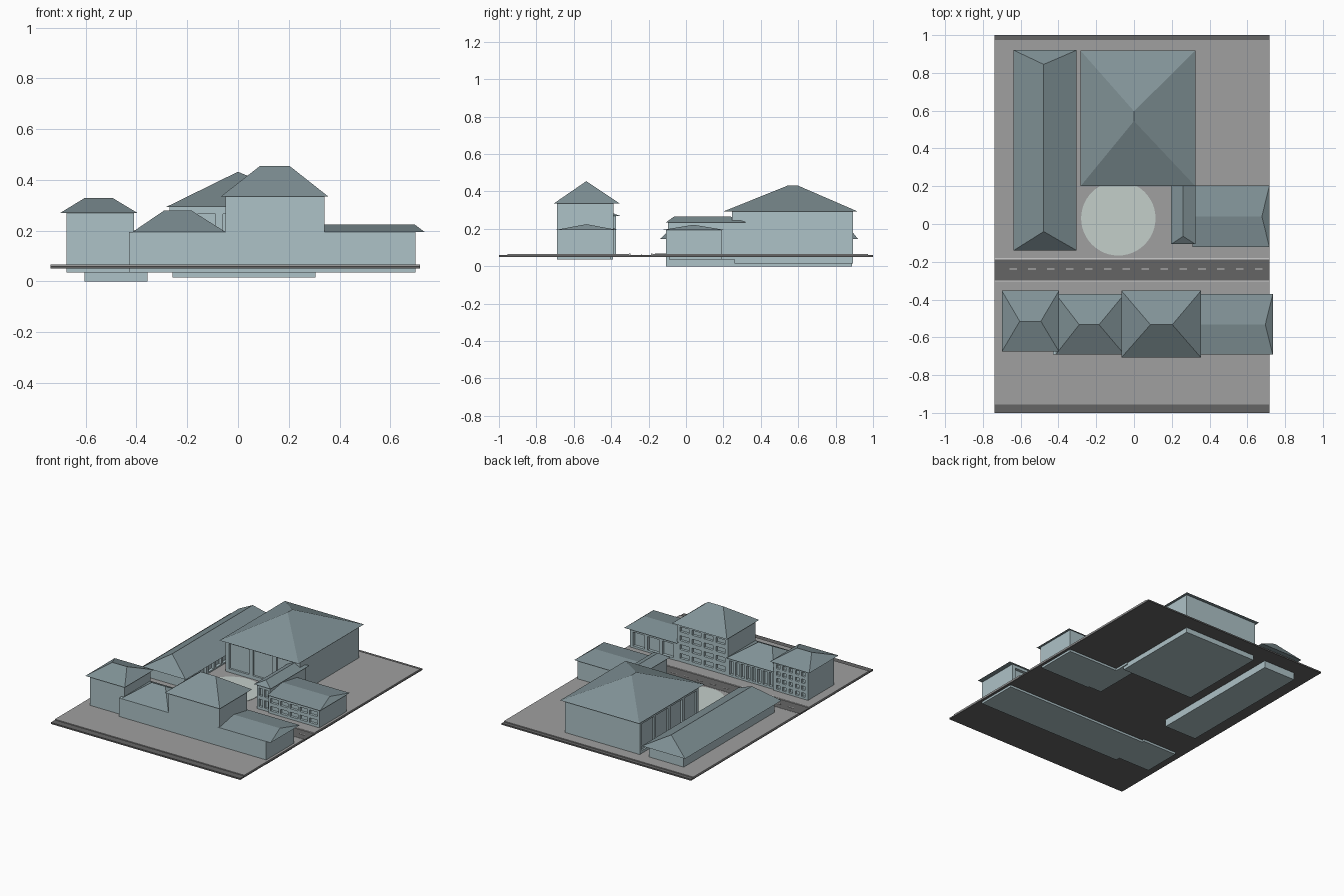
import bpy, bmesh
from math import pi, cos, sin

if "Cube" in bpy.data.objects:
    bpy.data.objects.remove(bpy.data.objects["Cube"])


def mat(name, r, g, b):
    m = bpy.data.materials.new(name)
    m.diffuse_color = (r, g, b, 1)
    m.use_nodes = True
    m.node_tree.nodes["Principled BSDF"].inputs["Base Color"].default_value = m.diffuse_color
    return m


WALL = mat("wall", .42, .54, .57)
ROOF = mat("roof", .22, .29, .31)
PAVE = mat("paving", .35, .35, .35)
ROAD = mat("asphalt", .13, .13, .13)
LINE = mat("paint", .8, .8, .8)
POND = mat("plaza", .55, .62, .59)


def finish(name, bm, material):
    bmesh.ops.recalc_face_normals(bm, faces=bm.faces)
    me = bpy.data.meshes.new(name)
    bm.to_mesh(me)
    bm.free()
    me.materials.append(material)
    ob = bpy.data.objects.new(name, me)
    bpy.context.collection.objects.link(ob)
    return ob


def boxes(name, items, material):
    """Each item is x0, x1, y0, y1, z0, z1."""
    bm = bmesh.new()
    for x0, x1, y0, y1, z0, z1 in items:
        vs = bmesh.ops.create_cube(bm, size=1)["verts"]
        for v in vs:
            v.co = (x0 if v.co.x < 0 else x1,
                    y0 if v.co.y < 0 else y1,
                    z0 if v.co.z < 0 else z1)
    return finish(name, bm, material)


def roof(name, x0, x1, y0, y1, z0, z1, a, b):
    """Hipped roof whose ridge runs between points a and b."""
    bm = bmesh.new()
    c = [bm.verts.new(p) for p in
         ((x0, y0, z0), (x1, y0, z0), (x1, y1, z0), (x0, y1, z0))]
    p, q = bm.verts.new((*a, z1)), bm.verts.new((*b, z1))
    bm.faces.new(c)
    if a[1] == b[1]:      # ridge along x
        faces = [(c[0], c[1], q, p), (c[2], c[3], p, q),
                 (c[1], c[2], q), (c[3], c[0], p)]
    else:                 # ridge along y
        faces = [(c[1], c[2], q, p), (c[3], c[0], p, q),
                 (c[0], c[1], p), (c[2], c[3], q)]
    for f in faces:
        bm.faces.new(f)
    return finish(name, bm, ROOF)


def facade(name, axis, u0, u1, z0, z1, back, front, cols, rows, post, rail):
    """Grid of posts and rails framing recessed openings."""
    lo, hi = min(back, front), max(back, front)
    items = []
    for i in range(cols + 1):
        u = u0 + (u1 - u0 - post) * i / cols
        items.append((u, u + post, z0, z1))
    for j in range(rows + 1):
        z = z0 + (z1 - z0 - rail) * j / rows
        items.append((u0, u1, z, z + rail))
    if axis == 'x':
        out = [(a, b, lo, hi, c, d) for a, b, c, d in items]
    else:
        out = [(lo, hi, a, b, c, d) for a, b, c, d in items]
    return boxes(name, out, WALL)


# Ground, raised pavements, road markings, round plaza
boxes("road_base", [(-.738, .717, -1, 1, .05, .06)], ROAD)
boxes("pavements", [(-.738, .717, -.955, -.305, .058, .066),
                    (-.738, .717, -.18, .974, .058, .066)], PAVE)
boxes("kerb_lines", [(-.738, .717, -.305, -.298, .059, .067),
                     (-.738, .717, -.187, -.18, .059, .067)], LINE)
boxes("centre_dashes", [(-.66 + .1 * i, -.62 + .1 * i, -.241, -.235, .058, .062)
                        for i in range(14)], LINE)
bm = bmesh.new()
disc = [bm.verts.new((-.083 + .197 * cos(2 * pi * i / 48),
                      .03 + .197 * sin(2 * pi * i / 48), .066)) for i in range(48)]
ext = bmesh.ops.extrude_face_region(bm, geom=[bm.faces.new(disc)])
for g in ext["geom"]:
    if isinstance(g, bmesh.types.BMVert):
        g.co.z += .003
finish("round_plaza", bm, POND)

# Front row of street houses, facades facing the road
boxes("corner_house", [(-.675, -.41, -.66, -.39, .035, .27)], WALL)
facade("corner_house_windows", 'x', -.675, -.41, .06, .27, -.392, -.375, 5, 4, .022, .02)
roof("corner_house_roof", -.70, -.397, -.676, -.353, .27, .328, (-.605, -.515), (-.493, -.515))

boxes("arcade_house", [(-.43, -.05, -.69, -.405, .035, .195)], WALL)
facade("arcade_columns", 'x', -.41, -.05, .06, .195, -.41, -.385, 8, 1, .016, .02)
roof("arcade_roof", -.415, -.05, -.692, -.37, .195, .28, (-.29, -.533), (-.185, -.533))

boxes("tall_house", [(-.05, .34, -.69, -.405, .035, .335)], WALL)
facade("tall_house_windows", 'x', -.05, .34, .06, .335, -.41, -.388, 4, 4, .022, .028)
roof("tall_house_roof", -.067, .355, -.708, -.353, .335, .455, (.087, -.533), (.203, -.533))

boxes("end_house", [(.34, .70, -.69, -.405, .035, .195)], WALL)
facade("end_house_bays", 'x', .34, .70, .06, .195, -.41, -.385, 3, 1, .024, .02)
roof("end_house_roof", .33, .735, -.692, -.37, .195, .225, (.33, -.533), (.695, -.533))

# Long hall on the left, posts facing the plaza
boxes("long_hall", [(-.604, -.357, -.107, .888, 0, .147)], WALL)
facade("long_hall_posts", 'y', -.107, .888, .06, .147, -.36, -.337, 12, 1, .02, .015)
roof("long_hall_roof", -.637, -.304, -.14, .92, .145, .24, (-.478, -.04), (-.478, .845))

# Great hall at the back
boxes("great_hall", [(-.258, .305, .26, .893, .015, .295)], WALL)
facade("great_hall_front", 'x', -.27, .305, .06, .295, .262, .246, 3, 1, .03, .03)
facade("great_hall_side", 'y', .246, .893, .06, .295, -.256, -.27, 4, 1, .025, .025)
roof("great_hall_roof", -.283, .325, .2, .918, .293, .432, (0, .545), (0, .597))

# Right wing and its narrow stair block
boxes("right_wing", [(.31, .70, -.09, .193, .035, .195)], WALL)
facade("right_wing_windows", 'x', .31, .70, .06, .195, -.088, -.107, 5, 2, .016, .024)
roof("right_wing_roof", .31, .717, -.123, .203, .195, .222, (.31, .04), (.677, .04))
boxes("stair_block", [(.212, .312, -.08, .3, .035, .236)], WALL)
facade("stair_block_windows", 'x', .212, .312, .06, .236, -.078, -.095, 2, 2, .016, .024)
roof("stair_block_roof", .197, .325, -.107, .32, .235, .265, (.26, -.065), (.26, .24))
